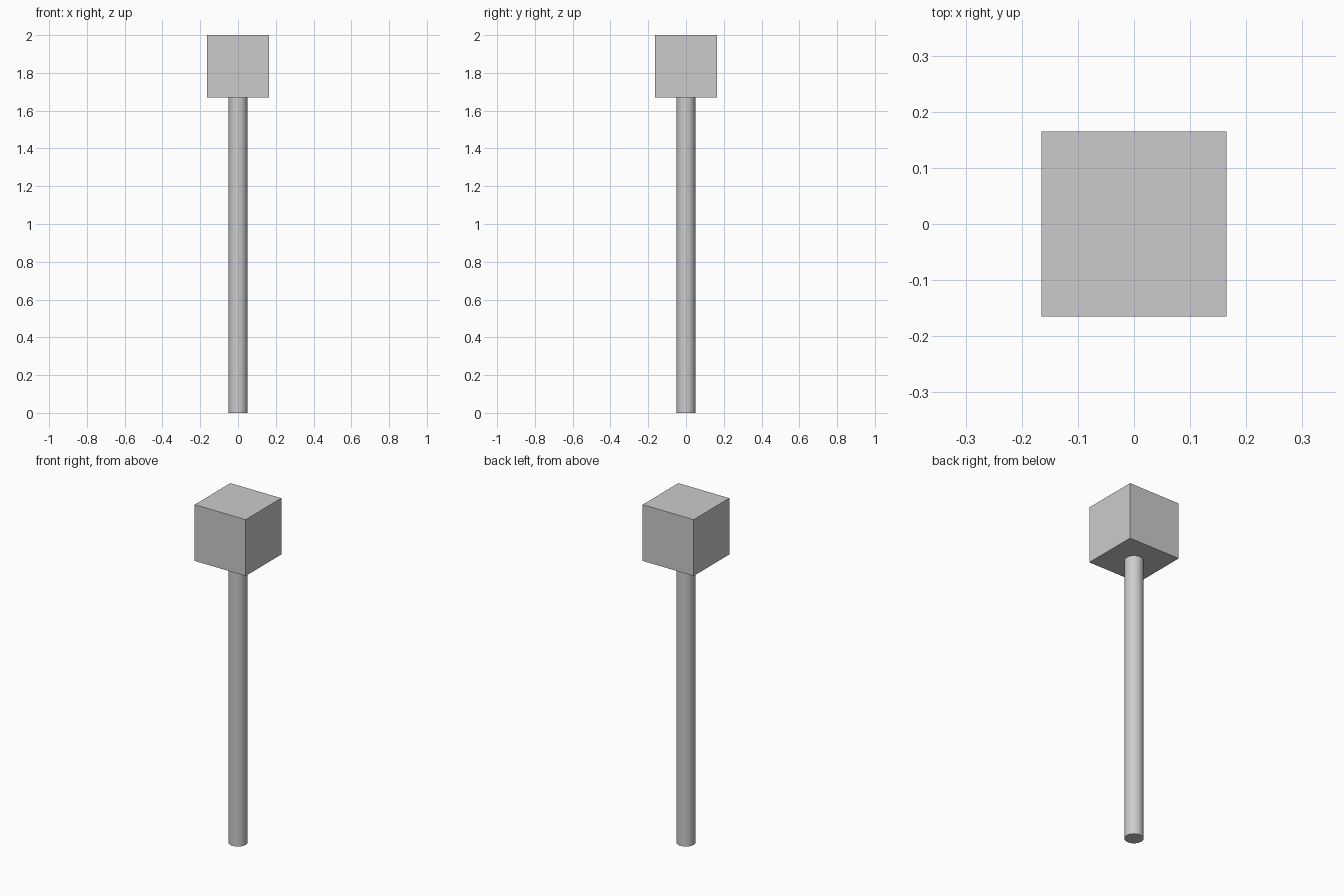
import bpy
import math

if "Cube" in bpy.data.objects:
    bpy.data.objects.remove(bpy.data.objects["Cube"])

HEIGHT = 2.0
HEAD = 0.33            # edge length of the cube head
POLE_RADIUS = 0.05
POLE_LENGTH = HEIGHT - HEAD

# Round pole standing on the ground
bpy.ops.mesh.primitive_cylinder_add(vertices=48, radius=POLE_RADIUS, depth=POLE_LENGTH,
                                    location=(0, 0, POLE_LENGTH / 2))
pole = bpy.context.object
pole.name = "pole"
bpy.ops.object.shade_smooth_by_angle(angle=math.radians(30))

# Cube head resting on the pole
bpy.ops.mesh.primitive_cube_add(size=HEAD, location=(0, 0, HEIGHT - HEAD / 2))
bpy.context.object.name = "cube_head"
